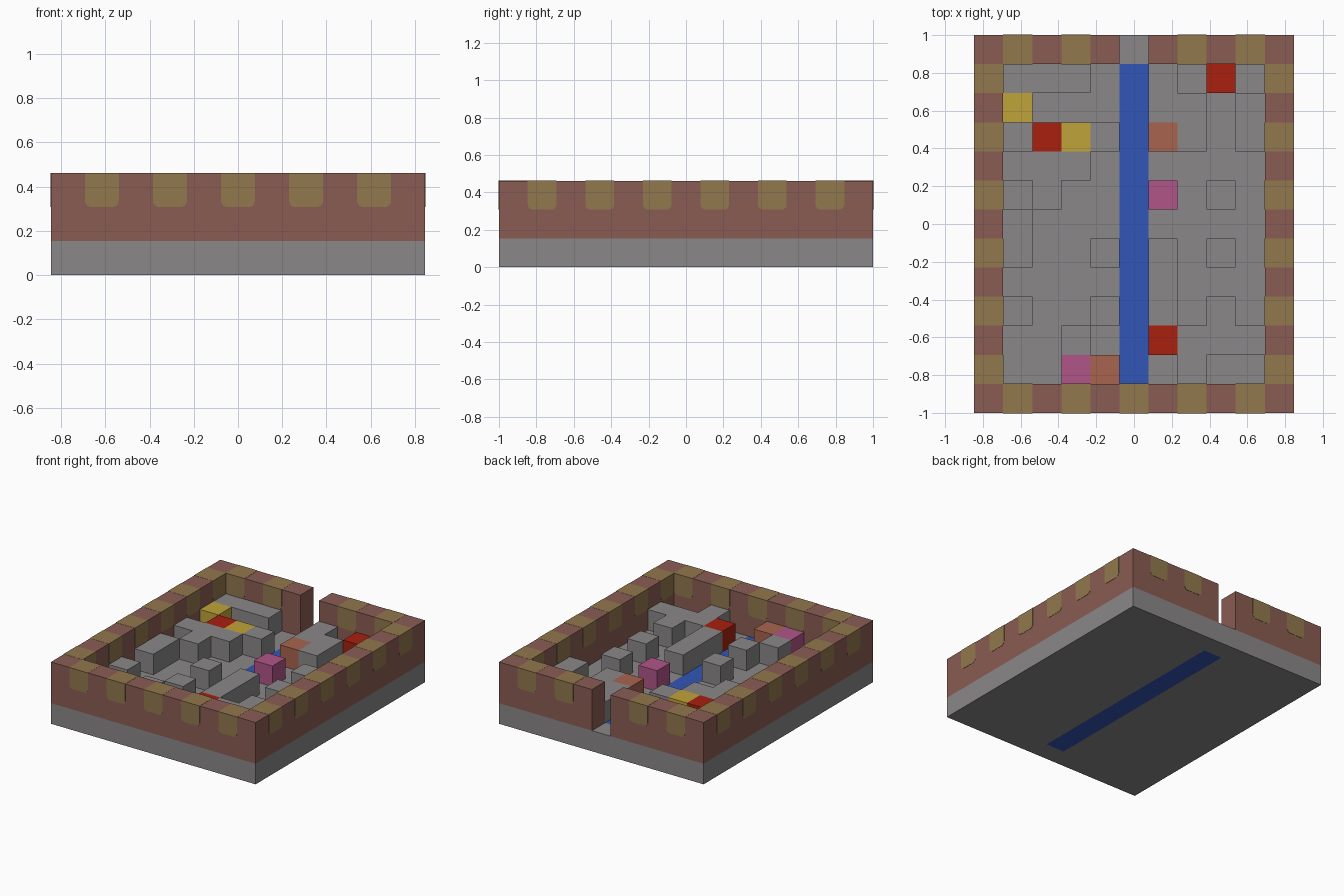
import bpy, bmesh, math

old = bpy.data.objects.get("Cube")
if old:
    bpy.data.objects.remove(old, do_unlink=True)

U = 2 / 13            # one grid cell
COLS, ROWS = 11, 13


def material(name, rgb):
    lin = [((c / 255 + 0.055) / 1.055) ** 2.4 for c in rgb] + [1.0]
    m = bpy.data.materials.new(name)
    m.use_nodes = True
    m.diffuse_color = lin
    m.node_tree.nodes["Principled BSDF"].inputs["Base Color"].default_value = lin
    return m


stone = material("stone grey", (138, 135, 135))
brick = material("brick brown", (138, 92, 83))
ochre = material("dull ochre", (145, 120, 77))
blue = material("water blue", (50, 86, 182))
red = material("red", (168, 32, 15))
yellow = material("yellow", (192, 164, 58))
pink = material("pink", (176, 85, 135))
clay = material("clay orange", (168, 100, 78))


def place(i, j, k):
    """Grid corner to world position: i from the left, j from the front, k up."""
    return ((i - COLS / 2) * U, (j - ROWS / 2) * U, k * U)


def finish(bm, name, mat):
    bmesh.ops.remove_doubles(bm, verts=bm.verts, dist=1e-5)
    bmesh.ops.recalc_face_normals(bm, faces=bm.faces)
    mesh = bpy.data.meshes.new(name)
    bm.to_mesh(mesh)
    bm.free()
    mesh.materials.append(mat)
    bpy.context.collection.objects.link(bpy.data.objects.new(name, mesh))


def add_box(bm, lo, hi):
    a, b = place(*lo), place(*hi)
    verts = bmesh.ops.create_cube(bm, size=1)["verts"]
    for v in verts:
        v.co = [(a[n] + b[n]) / 2 + v.co[n] * (b[n] - a[n]) for n in range(3)]
    return verts


def box(name, lo, hi, mat):
    bm = bmesh.new()
    add_box(bm, lo, hi)
    finish(bm, name, mat)


# Base slab around the full-depth water channel
box("base_left", (0, 0, 0), (5, 13, 1), stone)
box("base_right", (6, 0, 0), (11, 13, 1), stone)
box("base_front", (5, 0, 0), (6, 1, 1), stone)
box("base_back", (5, 12, 0), (6, 13, 1), stone)
box("water_channel", (5, 1, 0), (6, 12, 1), blue)

# Outer walls, with a gateway in the back
box("front_wall", (0, 0, 1), (11, 1, 3), brick)
box("back_wall_left", (0, 12, 1), (5, 13, 3), brick)
box("back_wall_right", (6, 12, 1), (11, 13, 3), brick)
box("side_wall_left", (0, 1, 1), (1, 12, 3), brick)
box("side_wall_right", (10, 1, 1), (11, 12, 3), brick)


def inlay(name, i, j, along_x):
    """Round-bottomed ochre patch running through the wall at one cell."""
    x, y, z = place(i + 0.5, j + 0.5, 3)
    h, r, d = U / 2, 0.028, U / 2 + 0.002
    profile = [(-h, 0.001)]
    for side in (-1, 1):
        for n in range(5):
            t = n / 4 * math.pi / 2
            c, s = (math.cos(t), math.sin(t)) if side < 0 else (math.sin(t), math.cos(t))
            profile.append((side * (h - r + r * c), -U + r - r * s))
    profile.append((h, 0.001))
    bm = bmesh.new()
    rings = []
    for w in (-d, d):
        rings.append([bm.verts.new((x + p, y + w, z + q) if along_x else (x + w, y + p, z + q))
                      for p, q in profile])
    bm.faces.new(rings[0])
    bm.faces.new(rings[1])
    for n in range(len(profile)):
        m = (n + 1) % len(profile)
        bm.faces.new((rings[0][n], rings[0][m], rings[1][m], rings[1][n]))
    finish(bm, name, ochre)


for i in range(1, COLS, 2):
    inlay(f"front_inlay_{i}", i, 0, True)
    if i != 5:
        inlay(f"back_inlay_{i}", i, ROWS - 1, True)
for j in range(1, ROWS, 2):
    inlay(f"left_inlay_{j}", 0, j, False)
    inlay(f"right_inlay_{j}", COLS - 1, j, False)

# Maze blocks, listed from the back row to the front row
maze = [
    "ggg..g.r.",
    "y....gg.g",
    ".ryg.tg.g",
    "ggg......",
    ".g...p.g.",
    "g........",
    "g..g.g.g.",
    ".....g...",
    "g..g.g.g.",
    "..g..rggg",
    "..pt..g..",
]
kinds = {"g": ("maze_blocks", stone), "r": ("red_blocks", red), "y": ("yellow_blocks", yellow),
         "p": ("pink_blocks", pink), "t": ("clay_blocks", clay)}


def raised(i, j):
    return 1 <= i <= 9 and 1 <= j <= 11 and maze[11 - j][i - 1] != "."


for letter, (name, mat) in kinds.items():
    bm = bmesh.new()
    for j in range(1, 12):
        for i in range(1, 10):
            if maze[11 - j][i - 1] != letter:
                continue
            verts = add_box(bm, (i, j, 1), (i + 1, j + 1, 2))
            hidden = []
            for f in {f for v in verts for f in v.link_faces}:
                f.normal_update()
                di, dj = round(f.normal.x), round(f.normal.y)
                # Drop faces shared with a neighbour or resting on the floor
                if f.normal.z < -0.5 or ((di or dj) and raised(i + di, j + dj)):
                    hidden.append(f)
            bmesh.ops.delete(bm, geom=hidden, context="FACES")
    bmesh.ops.remove_doubles(bm, verts=bm.verts, dist=1e-5)
    mesh = bpy.data.meshes.new(name)
    bm.to_mesh(mesh)
    bm.free()
    mesh.materials.append(mat)
    bpy.context.collection.objects.link(bpy.data.objects.new(name, mesh))
